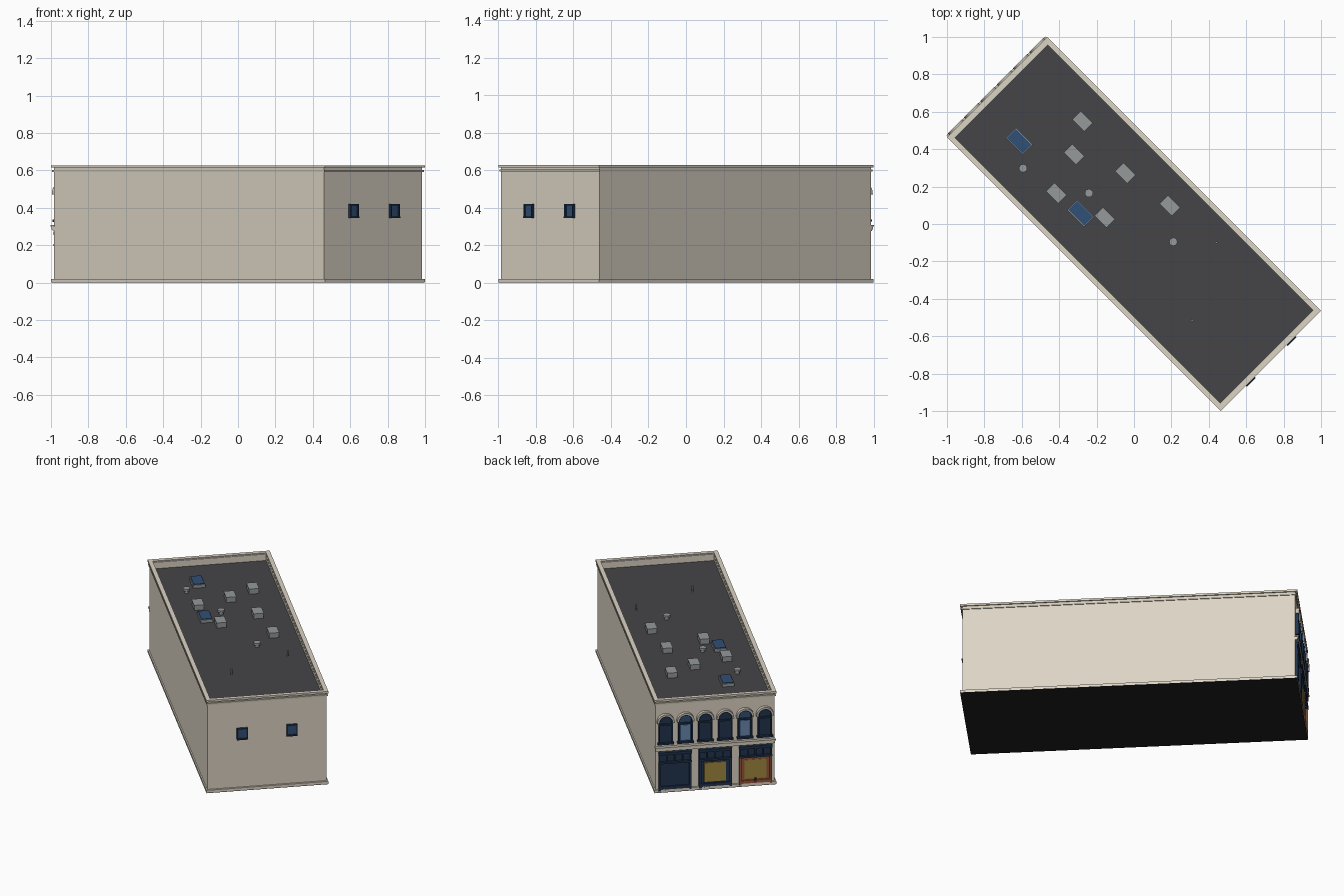
import bpy, bmesh, math
from mathutils import Matrix, Vector

if "Cube" in bpy.data.objects:
    bpy.data.objects.remove(bpy.data.objects["Cube"])

# The building is laid out with its shopfront facing local -y, then turned 225 degrees
TURN = Matrix.Rotation(math.radians(225), 4, 'Z')
BACK = TURN.inverted()


def material(name, r, g, b):
    m = bpy.data.materials.new(name)
    m.diffuse_color = (r, g, b, 1)
    m.use_nodes = True
    m.node_tree.nodes["Principled BSDF"].inputs["Base Color"].default_value = m.diffuse_color
    return m


STONE = material("stone", .72, .66, .56)
TRIM = material("trim", .60, .55, .46)
ROOF = material("roofing", .06, .058, .065)
DARK = material("underside", .014, .014, .015)
NAVY = material("navy_paint", .015, .035, .075)
GLASS = material("glass", .03, .08, .18)
BLIND = material("pale_blind", .15, .25, .42)
GOLD = material("gold_display", .36, .25, .05)
BROWN = material("brown_wood", .30, .09, .04)
METAL = material("metal", .30, .32, .33)


def finish(name, bm, mat):
    bmesh.ops.recalc_face_normals(bm, faces=bm.faces)
    bm.transform(TURN)
    me = bpy.data.meshes.new(name)
    bm.to_mesh(me)
    bm.free()
    me.materials.append(mat)
    ob = bpy.data.objects.new(name, me)
    bpy.context.collection.objects.link(ob)
    return ob


def extrude(name, pts, vec, mat):
    bm = bmesh.new()
    f = bm.faces.new([bm.verts.new(p) for p in pts])
    g = bmesh.ops.extrude_face_region(bm, geom=[f])
    bmesh.ops.translate(bm, vec=vec, verts=[v for v in g['geom'] if isinstance(v, bmesh.types.BMVert)])
    return finish(name, bm, mat)


def box(name, x0, x1, y0, y1, z0, z1, mat):
    return extrude(name, [(x0, y0, z0), (x1, y0, z0), (x1, y1, z0), (x0, y1, z0)], (0, 0, z1 - z0), mat)


def facade(name, pts, out, mat):
    # Panel standing on the front wall, projecting by out
    return extrude(name, [(x, -1.018, z) for x, z in pts], (0, -.004 - out, 0), mat)


def panel(name, x0, x1, z0, z1, out, mat):
    return facade(name, [(x0, z0), (x1, z0), (x1, z1), (x0, z1)], out, mat)


def ring(name, hx, hy, t, z0, z1, mat):
    bm = bmesh.new()
    loops = []
    for a, b, z in ((hx, hy, z0), (hx, hy, z1), (hx - t, hy - t, z1), (hx - t, hy - t, z0)):
        loops.append([bm.verts.new((i * a, j * b, z)) for i, j in ((-1, -1), (1, -1), (1, 1), (-1, 1))])
    for k in range(4):
        p, q = loops[k], loops[(k + 1) % 4]
        for i in range(4):
            j = (i + 1) % 4
            bm.faces.new((p[i], p[j], q[j], q[i]))
    return finish(name, bm, mat)


def arch(cx, r, z0, zs, n=12):
    return ([(cx - r, z0)] + [(cx - r * math.cos(math.pi * i / n), zs + r * math.sin(math.pi * i / n))
                              for i in range(n + 1)] + [(cx + r, z0)])


def arch_frame(name, cx, r, t, z0, zs, out, mat):
    facade(name, arch(cx, r, z0, zs) + arch(cx, r - t, z0, zs)[::-1], out, mat)


def local(x, y):
    return BACK @ Vector((x, y, 0))


# Main shell, base course, parapet and cornice
box("underside", -.378, .378, -1.034, 1.034, 0, .003, DARK)
ring("base_course", .379, 1.035, .03, .003, .02, STONE)
box("walls", -.371, .371, -1.022, 1.022, .003, .57, STONE)
box("roof_deck", -.36, .36, -1.01, 1.01, .565, .577, ROOF)
ring("parapet", .371, 1.022, .02, .57, .62, STONE)
ring("cornice_lower", .376, 1.029, .026, .592, .603, TRIM)
ring("cornice_cap", .379, 1.035, .027, .614, .627, STONE)

# Upper floor arched windows
for i in range(6):
    cx = (i - 2.5) * .1232
    facade("window_glass", arch(cx, .043, .335, .475), .006, GLASS if i in (1, 4) else NAVY)
    arch_frame("window_frame", cx, .044, .008, .335, .475, .018, NAVY)
    arch_frame("window_hood", cx, .054, .011, .47, .475, .024, TRIM)
    panel("window_rail", cx - .04, cx + .04, .452, .462, .015, NAVY)
    panel("window_sill", cx - .05, cx + .05, .325, .336, .022, NAVY)
    if i in (1, 4):
        panel("window_blind", cx - .027, cx + .027, .345, .445, .01, BLIND)

# Belt course between the floors
panel("belt_course", -.371, .371, .283, .300, .016, STONE)
panel("belt_lip", -.374, .374, .300, .307, .022, TRIM)
panel("belt_under_lip", -.371, .371, .277, .283, .010, TRIM)

# Shopfronts
for i, cx in enumerate((-.25, 0, .25)):
    l, r = cx - .102, cx + .102
    panel("shop_backing", l, r, .012, .27, .004, NAVY)
    frame = BROWN if i == 2 else NAVY
    panel("shop_post", l, l + .014, .012, .2, .016, frame)
    panel("shop_post", r - .014, r, .012, .2, .016, frame)
    panel("shop_stall_riser", l + .014, r - .014, .012, .04, .013, frame)
    panel("shop_transom_bar", l, r, .195, .207, .020, NAVY)
    panel("shop_head", l, r, .255, .272, .020, NAVY)
    for k in range(5):
        x = l + .004 + k * .049
        panel("transom_mullion", x - .004, x + .004, .207, .255, .013, NAVY)
    if i:
        panel("shop_display", cx - .068, cx + .068, .05, .178, .009, GOLD)
    if i == 2:
        panel("shop_wood_surround", l + .014, r - .014, .04, .19, .007, BROWN)
        panel("shop_door_handle", cx - .006, cx + .006, .03, .055, .016, NAVY)

# Rear windows
for cx in (-.153, .155):
    box("rear_window", cx - .026, cx + .026, 1.02, 1.03, .352, .415, GLASS)
    for s in (-1, 1):
        box("rear_window_jamb", cx + s * .029 - .004, cx + s * .029 + .004, 1.02, 1.038, .345, .42, NAVY)
    box("rear_window_head", cx - .033, cx + .033, 1.02, 1.038, .412, .42, NAVY)
    box("rear_window_sill", cx - .033, cx + .033, 1.02, 1.042, .345, .353, NAVY)


def roof_box(name, p, w, d, z0, z1, mat):
    return box(name, p.x - w / 2, p.x + w / 2, p.y - d / 2, p.y + d / 2, z0, z1, mat)


# Skylights
for x, y in ((-.613, .443), (-.285, .057)):
    p = local(x, y)
    roof_box("skylight_curb", p, .076, .128, .57, .597, METAL)
    roof_box("skylight_glass", p, .066, .118, .59, .602, GLASS)

# Air handling units
for x, y in ((-.275, .55), (-.32, .372), (-.046, .273), (-.415, .165), (-.156, .035), (.192, .098)):
    p = local(x, y)
    roof_box("air_unit", p, .06, .088, .57, .607, METAL)
    roof_box("air_unit_lid", p, .064, .092, .607, .612, METAL)


def pipe(name, p, r, z0, z1, n):
    pts = [(p.x + r * math.cos(2 * math.pi * i / n), p.y + r * math.sin(2 * math.pi * i / n), z0) for i in range(n)]
    extrude(name, pts, (0, 0, z1 - z0), METAL)


# Roof vents and thin pipes
for x, y in ((-.593, .298), (-.241, .165), (.21, -.095)):
    pipe("vent_stem", local(x, y), .014, .57, .596, 12)
    pipe("vent_cap", local(x, y), .022, .594, .608, 16)
for x, y in ((.44, -.098), (.311, -.515)):
    pipe("thin_pipe", local(x, y), .006, .57, .615, 10)
